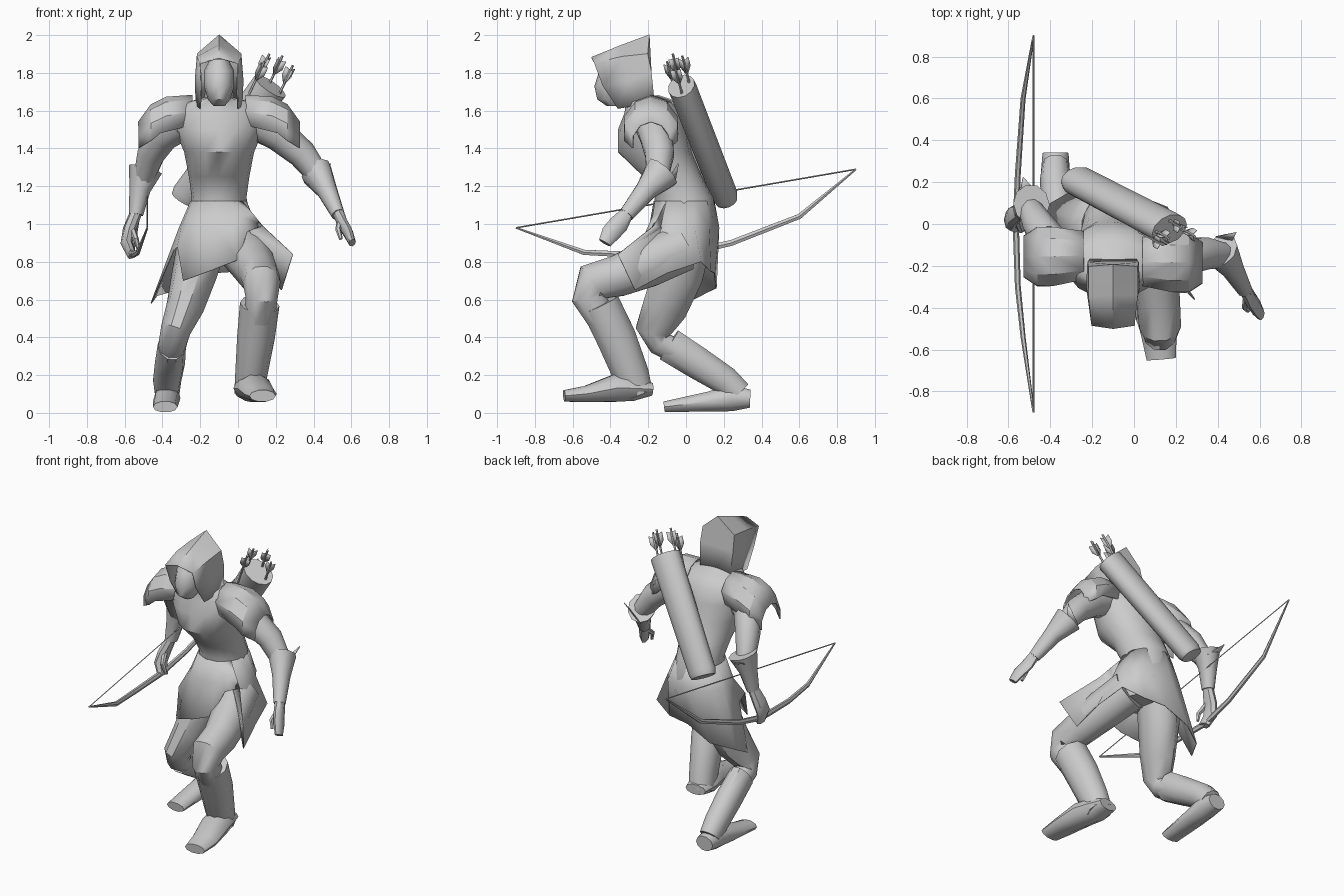
import bpy, bmesh, math
from mathutils import Vector as V

CX = -0.1  # body centre line


def finish(name, verts, faces, angle=40, thick=0):
    me = bpy.data.meshes.new(name)
    me.from_pydata([tuple(v) for v in verts], [], faces)
    bm = bmesh.new()
    bm.from_mesh(me)
    bmesh.ops.recalc_face_normals(bm, faces=bm.faces)
    bm.to_mesh(me)
    bm.free()
    ob = bpy.data.objects.new(name, me)
    bpy.context.collection.objects.link(ob)
    bpy.ops.object.select_all(action='DESELECT')
    ob.select_set(True)
    bpy.context.view_layer.objects.active = ob
    bpy.ops.object.shade_smooth_by_angle(angle=math.radians(angle))
    if thick:
        m = ob.modifiers.new("thickness", 'SOLIDIFY')
        m.thickness = thick
        m.offset = 0
    return ob


def strips(rows, closed=False):
    """Quads between equally long rows of points."""
    n = len(rows[0])
    verts = [p for r in rows for p in r]
    faces = []
    for i in range(len(rows) - 1):
        for j in range(n if closed else n - 1):
            k = (j + 1) % n
            faces.append((i * n + j, i * n + k, (i + 1) * n + k, (i + 1) * n + j))
    return verts, faces


def tube(name, pts, n=10, ref=(1, 0, 0), flat=False):
    """Elliptical tube through stations (x, y, z, radius_a, radius_b)."""
    c = [V(p[:3]) for p in pts]
    rows = []
    for i, p in enumerate(pts):
        t = (c[i] if flat else c[min(i + 1, len(c) - 1)]) - (c[i] if flat else c[max(i - 1, 0)])
        t = V((0, 0, 1)) if flat else t.normalized()
        a = V(ref)
        a = (a - t * a.dot(t)).normalized()
        b = t.cross(a)
        rows.append([c[i] + a * p[3] * math.cos(2 * math.pi * j / n) + b * p[4] * math.sin(2 * math.pi * j / n)
                     for j in range(n)])
    verts, faces = strips(rows, True)
    faces.append(tuple(range(n)))
    faces.append(tuple(range(len(verts) - n, len(verts))))
    return finish(name, verts, faces)


# Torso, leaning forward from the hips, up to the neck
tube("torso", [
    (-.09, .00, .80, .15, .12), (-.09, -.01, .92, .19, .165), (-.1, -.01, 1.03, .165, .165),
    (-.1, -.01, 1.14, .145, .155), (-.1, -.07, 1.25, .16, .155), (-.1, -.165, 1.38, .185, .195),
    (-.1, -.175, 1.5, .235, .185), (-.1, -.175, 1.59, .24, .15), (-.1, -.2, 1.645, .17, .12),
    (-.1, -.26, 1.67, .08, .08), (-.1, -.31, 1.75, .065, .065)], n=16, flat=True)

# Skirt with slits and pointed hem
hem = [(-.29, -.24, .70), (-.14, -.29, .755), (0, -.29, .81), (.05, -.21, .96), (.13, -.17, .99),
       (.29, -.36, .84), (.23, -.27, .65), (.2, -.1, .74), (.16, .08, .8), (.03, .13, .75),
       (-.12, .15, .74), (-.29, .16, .66), (-.43, .08, .62), (-.46, .0, .58), (-.34, -.08, .86), (-.32, -.17, .88)]
top, mid = [], []
for x, y, z in hem:
    a = math.atan2(y, x - CX)
    top.append(V((CX + .15 * math.cos(a), -.01 + .16 * math.sin(a), 1.12)))
    q = V((CX + .21 * math.cos(a), -.01 + .185 * math.sin(a), .98))
    mid.append(q if z < .9 else (top[-1] + V((x, y, z))) / 2)
finish("skirt", *strips([top, mid, [V(h) for h in hem]], True), thick=.006)

# Face and hood
tube("face", [(CX, -.375, 1.625, .03, .045), (CX, -.385, 1.66, .06, .085), (CX, -.38, 1.73, .08, .105),
              (CX, -.36, 1.81, .08, .1), (CX, -.35, 1.87, .05, .06)], n=12, flat=True)


def hood_row(half):
    left = [V((CX - x, y, z)) for x, y, z in reversed(half)]
    return left + [V((CX + x, y, z)) for x, y, z in half[1:]]


back = hood_row([(0, -.195, 2.0), (.115, -.205, 1.9), (.12, -.185, 1.8), (.11, -.17, 1.65)])
side = hood_row([(0, -.34, 1.945), (.115, -.34, 1.885), (.125, -.3, 1.76), (.12, -.25, 1.63)])
rim = hood_row([(0, -.5, 1.88), (.1, -.485, 1.85), (.095, -.44, 1.73), (.1, -.36, 1.61)])
hv, hf = strips([back, side, rim])
hf.append(tuple(range(7)))
finish("hood", hv, hf, thick=.008)

# Shoulder guards, mirrored about the body centre line
for s, dy, label in ((1, 0, "left"), (-1, .03, "right")):
    rows = []
    for x, yc, z, ry, h in ((.14, -.18, 1.55, .12, .13), (.28, -.185, 1.52, .145, .15),
                            (.36, -.185, 1.48, .145, .15), (.425, -.185, 1.43, .10, .11)):
        rows.append([V((CX + s * (x + (.03 if k in (0, 6) else 0) * (x < .3)),
                        yc + dy - ry * math.cos(a), z + h * math.sin(a)))
                     for k in range(7) for a in [math.radians(-15 + 35 * k)]])
    finish(label + "_shoulder_guard", *strips(rows), angle=30, thick=.008)

# Arms, flared gauntlets and hands
arms = {
    "left": ([(.1, -.18, 1.54, .1, .1), (.22, -.16, 1.47, .09, .09), (.34, -.14, 1.37, .077, .08),
              (.43, -.15, 1.25, .06, .06)],
             [(.415, -.125, 1.275, .085, .1), (.47, -.21, 1.18, .056, .06), (.53, -.315, 1.05, .036, .042)],
             [(.53, -.31, 1.06, .032, .035), (.555, -.355, 1.0, .028, .052), (.585, -.4, .95, .026, .05),
              (.605, -.43, .9, .02, .035)]),
    "right": ([(-.3, -.16, 1.54, .1, .1), (-.4, -.09, 1.47, .09, .09), (-.46, .0, 1.37, .075, .08),
               (-.495, .07, 1.25, .058, .06)],
              [(-.49, .095, 1.29, .09, .095), (-.52, .08, 1.18, .056, .06), (-.54, .06, 1.05, .038, .042)],
              [(-.54, .06, 1.06, .032, .035), (-.575, .04, .97, .035, .05), (-.59, .02, .9, .032, .055),
               (-.56, .0, .83, .025, .045)])}
for label, (upper, cuff, hand) in arms.items():
    tube(label + "_upper_arm", upper)
    tube(label + "_gauntlet", cuff)
    tube(label + "_hand", hand, n=8)
tube("left_thumb", [(.54, -.34, 1.02, .018, .018), (.53, -.40, .97, .015, .015), (.545, -.415, .92, .01, .01)], n=6)
tube("right_thumb", [(-.56, .02, .97, .018, .018), (-.54, -.03, .92, .015, .015), (-.525, -.02, .86, .01, .01)], n=6)

# Pointed elbow tips of the gauntlets
for label, a, b, tip in (("left", (.47, -.08, 1.26), (.39, -.06, 1.21), (.49, -.04, 1.32)),
                         ("right", (-.55, .13, 1.25), (-.46, .15, 1.23), (-.53, .225, 1.29))):
    finish(label + "_gauntlet_tip", [V(a), V(b), V(tip)], [(0, 1, 2)], thick=.006)

# Legs: left steps forward, right trails behind
tube("left_thigh", [(.02, -.02, .87, .13, .13), (.08, -.2, .79, .12, .13), (.115, -.36, .725, .105, .115),
                    (.125, -.495, .69, .1, .11), (.125, -.515, .61, .085, .095), (.115, -.45, .5, .08, .08)])
tube("left_boot", [(.115, -.455, .575, .105, .11), (.095, -.37, .4, .1, .11),
                   (.07, -.29, .2, .085, .1), (.06, -.25, .1, .08, .08)])
tube("left_foot", [(.055, -.18, .125, .07, .035), (.065, -.28, .13, .09, .07), (.09, -.38, .13, .092, .075),
                   (.12, -.53, .1, .085, .045), (.13, -.645, .09, .07, .032)])
tube("right_thigh", [(-.19, .0, .9, .13, .14), (-.23, -.04, .74, .12, .14), (-.28, -.11, .56, .1, .125),
                     (-.33, -.17, .44, .08, .1), (-.345, -.14, .37, .075, .07), (-.35, -.04, .32, .07, .07)])
tube("right_boot", [(-.35, -.09, .36, .075, .095), (-.36, .06, .265, .08, .09), (-.375, .21, .17, .075, .08),
                    (-.375, .28, .1, .065, .075)])
tube("right_foot", [(-.375, .34, .075, .062, .05), (-.375, .24, .08, .07, .075), (-.38, .12, .06, .07, .055),
                    (-.385, -.115, .032, .065, .03)])

# Bow and string
tube("bow", [(-.48, -.9, .98, .005, .005), (-.53, -.54, .85, .012, .016), (-.555, -.3, .838, .014, .018),
             (-.565, 0, .845, .015, .02), (-.555, .24, .9, .014, .018), (-.53, .6, 1.04, .012, .016),
             (-.48, .9, 1.29, .005, .005)], n=6)
tube("bowstring", [(-.48, -.9, .98, .004, .004), (-.48, .9, 1.29, .004, .004)], n=4)

# Quiver across the back
tube("quiver", [(-.28, .215, 1.125, .08, .06), (-.265, .205, 1.15, .09, .07),
                (.155, -.015, 1.71, .1, .075), (.17, -.025, 1.73, .1, .075)], n=12, ref=(.8, .2, -.5))

# Arrows with three fletchings each
d = V((.4, -.22, .85)).normalized()
u = d.cross(V((0, 1, 0))).normalized()
w = d.cross(u)
for i, e in enumerate(((.165, -.07, 1.9), (.235, -.02, 1.89), (.29, -.06, 1.84), (.14, -.1, 1.86))):
    e = V(e)
    tube(f"arrow_{i}", [(*(e - d * .28), .007, .007), (*e, .007, .007)], n=5)
    fv, ff = [], []
    for k in range(3):
        a = 2 * math.pi * k / 3 + i
        r = u * math.cos(a) + w * math.sin(a)
        ff.append(tuple(range(len(fv), len(fv) + 4)))
        fv += [e - d * .03, e - d * .02 + r * .032, e - d * .07 + r * .032, e - d * .12]
    finish(f"fletching_{i}", fv, ff, thick=.003)
